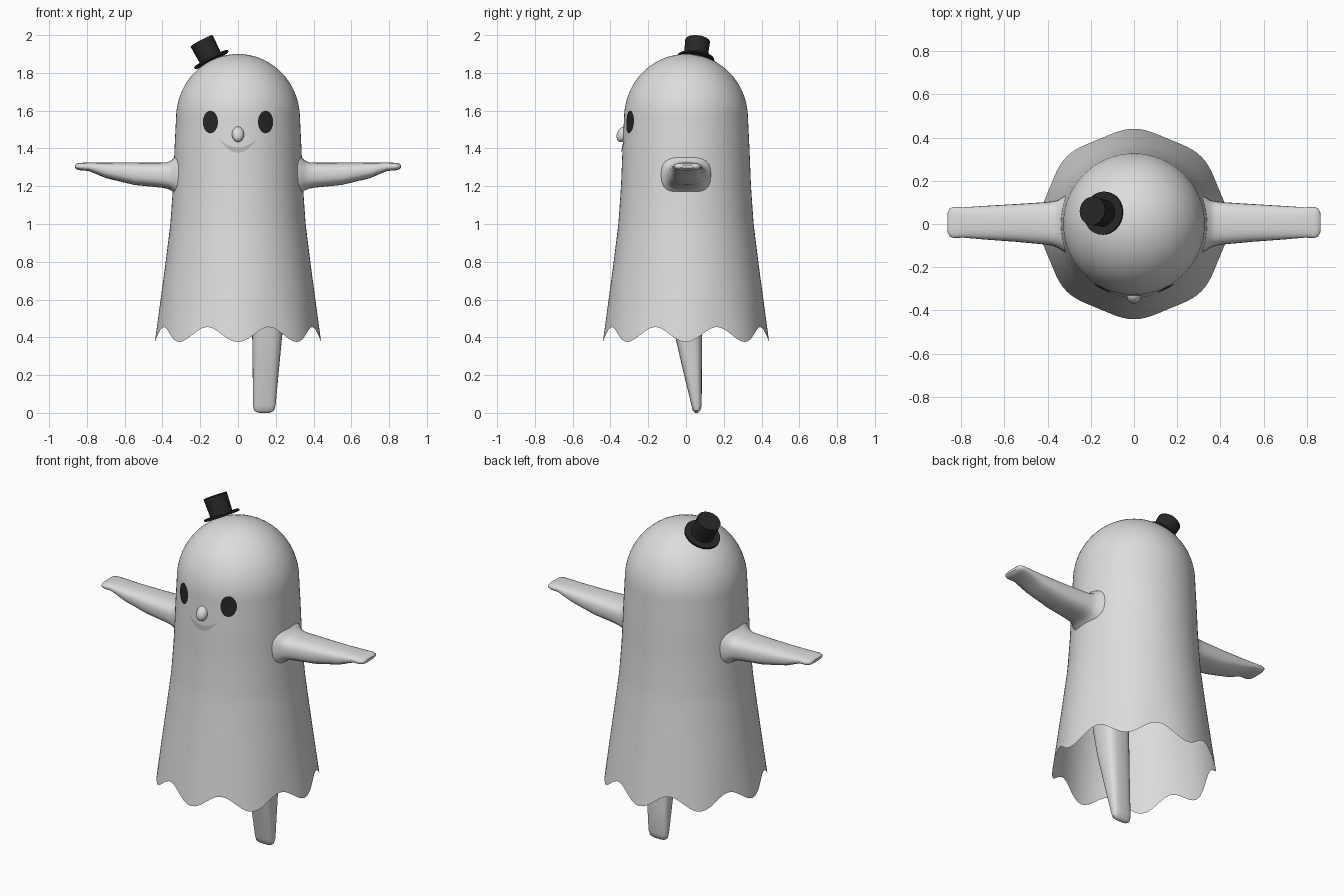
import bpy, bmesh, math
from math import sin, cos, pi, sqrt, radians
from mathutils import Vector

cube = bpy.data.objects.get("Cube")
if cube:
    bpy.data.objects.remove(cube)


def material(name, value):
    m = bpy.data.materials.new(name)
    m.use_nodes = True
    color = (value, value, value, 1)
    m.diffuse_color = color
    m.node_tree.nodes["Principled BSDF"].inputs["Base Color"].default_value = color
    return m


SHEET = material("pale grey sheet", 0.72)
MOUTH = material("mid grey mouth", 0.5)
BLACK = material("black", 0.02)


def finish(obj, name, mat, angle=40):
    obj.name = obj.data.name = name
    obj.data.materials.append(mat)
    bpy.ops.object.select_all(action='DESELECT')
    obj.select_set(True)
    bpy.context.view_layer.objects.active = obj
    bpy.ops.object.shade_smooth_by_angle(angle=radians(angle))
    return obj


def loft(name, rings, mat, start=False, end=False, closed=True):
    """Skin a list of equal point rows, optionally capping either end."""
    bm = bmesh.new()
    rows = [[bm.verts.new(p) for p in ring] for ring in rings]
    n = len(rows[0])
    for a, b in zip(rows, rows[1:]):
        for i in range(n if closed else n - 1):
            j = (i + 1) % n
            bm.faces.new((a[i], a[j], b[j], b[i]))
    if start:
        bm.faces.new(rows[0][::-1])
    if end:
        bm.faces.new(rows[-1])
    if start and end:
        bmesh.ops.recalc_face_normals(bm, faces=bm.faces)
    mesh = bpy.data.meshes.new(name)
    bm.to_mesh(mesh)
    bm.free()
    obj = bpy.data.objects.new(name, mesh)
    bpy.context.collection.objects.link(obj)
    return finish(obj, name, mat)


def rounded(count, hu, hv, power):
    """Superellipse outline, counterclockwise."""
    pts = []
    for i in range(count):
        a = 2 * pi * i / count
        c, s = cos(a), sin(a)
        pts.append((hu * math.copysign(abs(c) ** (2 / power), c),
                    hv * math.copysign(abs(s) ** (2 / power), s)))
    return pts


# Sheet outline: height and radius, below a round dome
PROFILE = [(0.37, 0.438), (0.6, 0.409), (0.8, 0.383), (1.0, 0.358),
           (1.2, 0.344), (1.4, 0.336), (1.56, 0.328)]
DOME_Z, DOME_H, DOME_R = 1.56, 0.34, 0.328


def radius(z):
    if z >= DOME_Z:
        return DOME_R * sqrt(max(0, 1 - ((z - DOME_Z) / DOME_H) ** 2))
    for (z0, r0), (z1, r1) in zip(PROFILE, PROFILE[1:]):
        if z <= z1:
            return r0 + (r1 - r0) * (z - z0) / (z1 - z0)


def on_face(x, z, lift=0.004):
    return (x, -sqrt(radius(z) ** 2 - x * x) - lift, z)


# Draped body with a scalloped hem of eight waves
SEGMENTS, HEM, BLEND = 96, 0.415, 0.8
levels = [HEM + (DOME_Z - HEM) * i / 24 for i in range(24)]
levels += [DOME_Z + DOME_H * sin(pi / 2 * i / 18) for i in range(18)]
levels.append(DOME_Z + DOME_H * 0.9995)
body = []
for level in levels:
    weight = max(0, (BLEND - level) / (BLEND - HEM)) ** 2
    ring = []
    for i in range(SEGMENTS):
        a = 2 * pi * i / SEGMENTS
        wave = cos(8 * a) * weight
        z = level - 0.04 * wave
        r = radius(z) + 0.003 * wave
        ring.append((r * cos(a), r * sin(a), z))
    body.append(ring)
loft("sheet_body", body, SHEET, end=True)

# Arms: x, centre y, centre z, half depth, half height
ARM = [(0.30, 0, 1.257, 0.14, 0.12), (0.335, 0, 1.257, 0.122, 0.098),
       (0.35, 0, 1.257, 0.111, 0.081), (0.375, 0.002, 1.257, 0.103, 0.07),
       (0.41, 0.003, 1.259, 0.098, 0.066), (0.55, 0.005, 1.266, 0.087, 0.059),
       (0.7, 0.006, 1.284, 0.077, 0.041), (0.79, 0.007, 1.303, 0.07, 0.022),
       (0.835, 0.007, 1.304, 0.072, 0.02), (0.853, 0.007, 1.305, 0.064, 0.016),
       (0.862, 0.007, 1.305, 0.045, 0.008)]
for side, label in ((1, "left_arm"), (-1, "right_arm")):
    rings = [[(side * x, cy + u, cz + v) for u, v in rounded(28, hy, hz, 2.7)]
             for x, cy, cz, hy, hz in ARM]
    loft(label, rings, SHEET, True, True)

# Single leg: z, centre x, centre y, half width, half depth
LEG = [(0.004, 0.138, 0.056, 0.04, 0.012), (0.012, 0.138, 0.056, 0.053, 0.02),
       (0.04, 0.139, 0.056, 0.06, 0.027), (0.2, 0.146, 0.037, 0.068, 0.047),
       (0.42, 0.155, 0.012, 0.08, 0.073), (0.7, 0.165, -0.01, 0.09, 0.095)]
rings = [[(cx + u, cy + v, z) for u, v in rounded(28, hx, hy, 3)]
         for z, cx, cy, hx, hy in [(0, 0.138, 0.056, 0.025, 0.006)] + LEG]
loft("leg", rings, SHEET, True, True)

# Oval eyes lying on the head
for side, label in ((1, "left_eye"), (-1, "right_eye")):
    rings = [[on_face(side * 0.146 + u, 1.54 + v)
              for u, v in rounded(32, 0.04 * s, 0.06 * s, 2)]
             for s in (1, 0.75, 0.5, 0.25)]
    loft(label, rings, BLACK, end=True)

# Crescent smile
steps = [i / 12 - 1 for i in range(25)]
rows = []
for k in range(4):
    mid = 1.377 + (1.407 - 1.377) * k / 3
    rows.append([on_face(0.094 * u, mid + (1.441 + 0.001 * k - mid) * u * u)
                 for u in steps])
loft("smile", rows, MOUTH, closed=False)

# Nose bump, sloping up into the face
bpy.ops.mesh.primitive_uv_sphere_add(segments=24, ring_count=16, radius=1,
                                     location=(0, -0.335, 1.475),
                                     rotation=(-0.45, 0, 0))
nose = bpy.context.object
nose.scale = (0.032, 0.03, 0.043)
finish(nose, "nose", SHEET)

# Tilted top hat resting on the dome
axis = Vector((-0.46, 0.1, 0.88)).normalized()
turn = axis.to_track_quat('Z', 'Y').to_euler()
seat = Vector((-0.141, 0.05, 1.87))
for label, r0, r1, low, high in (("hat_brim", 0.1, 0.1, -0.004, 0.006),
                                 ("hat_crown", 0.062, 0.066, 0, 0.112)):
    bpy.ops.mesh.primitive_cone_add(vertices=32, radius1=r0, radius2=r1,
                                    depth=high - low, rotation=turn,
                                    location=seat + axis * (low + high) / 2)
    finish(bpy.context.object, label, BLACK, 30)
